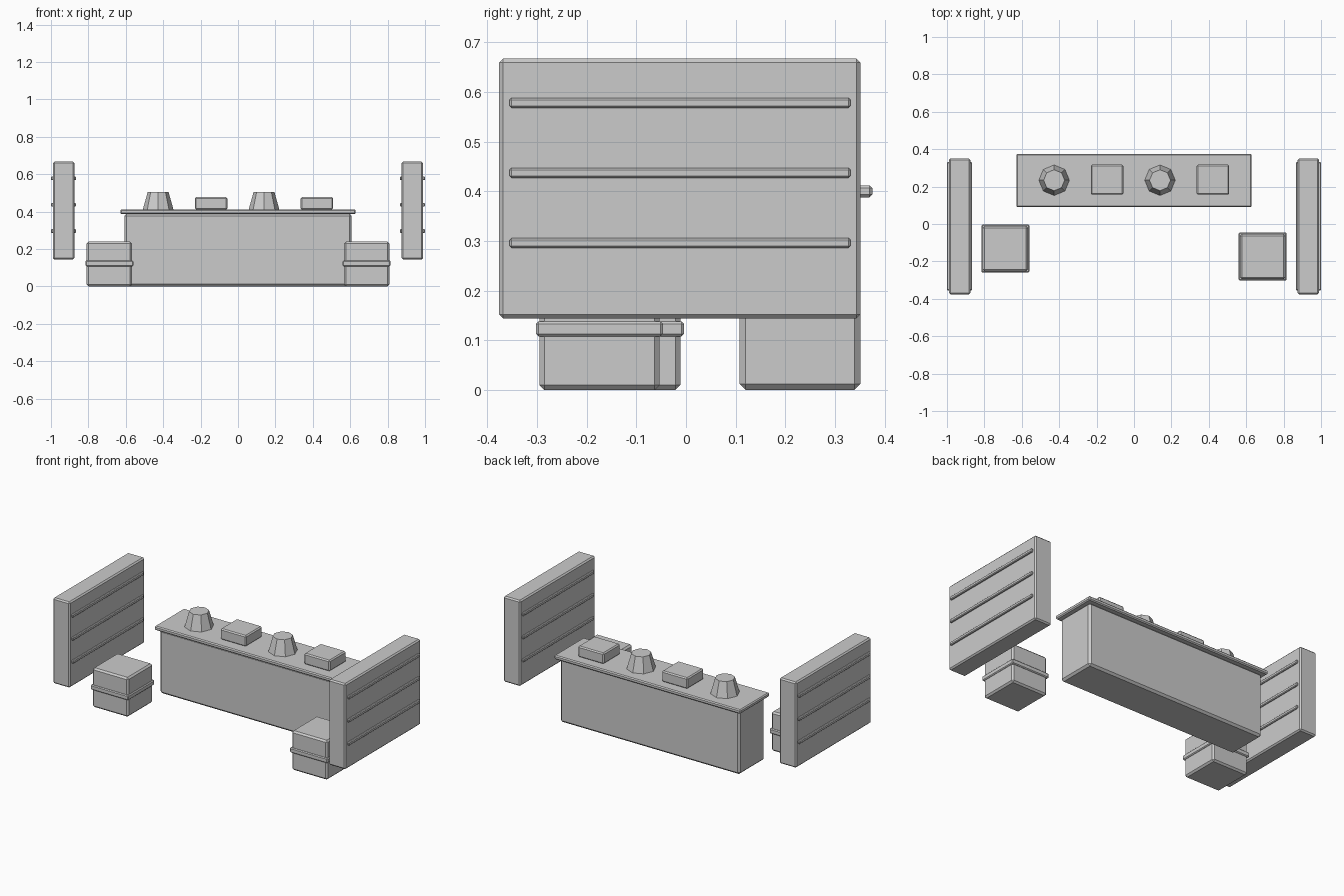
import bpy, bmesh
from mathutils import Matrix

if "Cube" in bpy.data.objects:
    bpy.data.objects.remove(bpy.data.objects["Cube"])


def finish(name, bm):
    mesh = bpy.data.meshes.new(name)
    bm.to_mesh(mesh)
    bm.free()
    ob = bpy.data.objects.new(name, mesh)
    bpy.context.collection.objects.link(ob)
    return ob


def box(name, x, y, z, bevel):
    """Chamfered block spanning the given (min, max) ranges."""
    bm = bmesh.new()
    size = [r[1] - r[0] for r in (x, y, z)]
    centre = [(r[0] + r[1]) / 2 for r in (x, y, z)]
    bmesh.ops.create_cube(bm, size=1, matrix=Matrix.Translation(centre) @ Matrix.Diagonal((*size, 1)))
    ob = finish(name, bm)
    mod = ob.modifiers.new("chamfer", "BEVEL")
    mod.width = bevel
    mod.segments = 1
    return ob


def around(c, half):
    return (c - half, c + half)


def tapered_pot(name, x, y, z, r1, r2):
    """Eight-sided tapered pot."""
    bm = bmesh.new()
    bmesh.ops.create_cone(bm, cap_ends=True, segments=8, radius1=r1, radius2=r2, depth=z[1] - z[0],
                          matrix=Matrix.Translation((x, y, sum(z) / 2)))
    return finish(name, bm)


# Counter with overhanging top
box("counter_body", (-0.607, 0.607), (0.108, 0.351), (0, 0.39), 0.012)
box("counter_top", (-0.629, 0.629), (0.091, 0.375), (0.387, 0.412), 0.006)

# Alternating pots and trays on the counter
for i in range(4):
    x = -0.427 + 0.283 * i
    if i % 2 == 0:
        tapered_pot(f"pot_{i}", x, 0.234, (0.411, 0.504), 0.082, 0.056)
    else:
        box(f"tray_{i}", around(x, 0.087), around(0.237, 0.08), (0.411, 0.478), 0.007)

# Side panels with ribs, and strapped crates
for side, s, crate_y in (("left", -1, -0.132), ("right", 1, -0.174)):
    box(f"{side}_panel", around(s * 0.932, 0.057), (-0.376, 0.351), (0.144, 0.667), 0.008)
    for k in range(3):
        box(f"{side}_panel_rib_{k}", around(s * 0.933, 0.067), (-0.355, 0.331),
            around(0.296 + 0.141 * k, 0.01), 0.004)
    box(f"{side}_crate", around(s * 0.688, 0.121), around(crate_y, 0.121), (0, 0.24), 0.01)
    box(f"{side}_crate_strap", around(s * 0.688, 0.128), around(crate_y, 0.128), (0.108, 0.138), 0.005)
